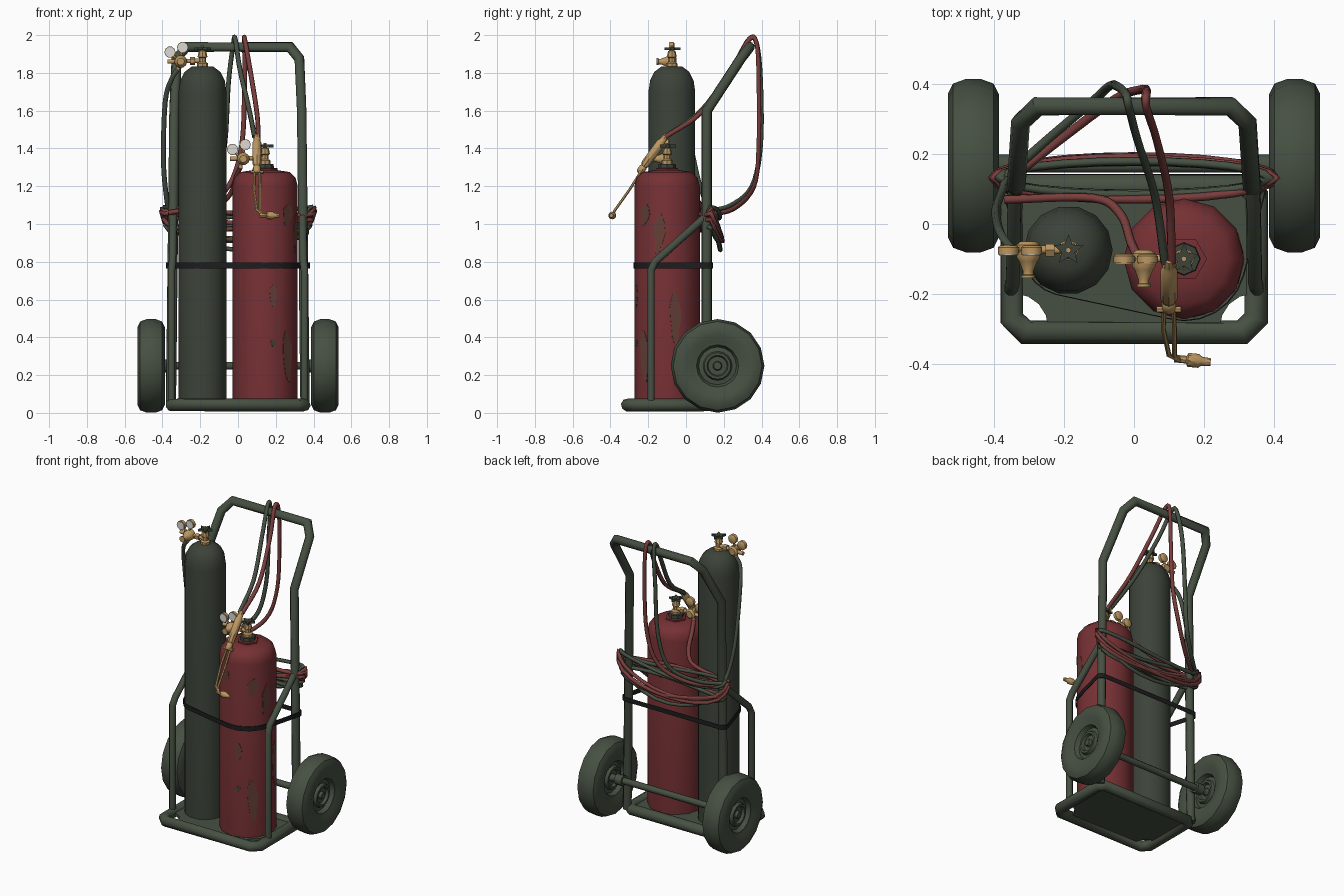
import bpy, bmesh, math
from mathutils import Vector
from mathutils.geometry import convex_hull_2d

if "Cube" in bpy.data.objects:
    bpy.data.objects.remove(bpy.data.objects["Cube"])


def material(name, rgb):
    m = bpy.data.materials.new(name)
    m.diffuse_color = (*rgb, 1)
    m.use_nodes = True
    m.node_tree.nodes["Principled BSDF"].inputs["Base Color"].default_value = m.diffuse_color
    return m


GREEN = material("olive_green", (0.062, 0.080, 0.055))
DARK = material("dark_green", (0.045, 0.056, 0.041))
RED = material("tank_red", (0.180, 0.030, 0.034))
HOSE_RED = material("hose_red", (0.190, 0.048, 0.045))
WORN = material("worn_red", (0.130, 0.050, 0.038))
BRASS = material("brass", (0.50, 0.31, 0.12))
BLACK = material("strap_black", (0.012, 0.012, 0.013))
WHITE = material("gauge_white", (0.70, 0.70, 0.68))


def finish(name, bm, mat, angle=40):
    bmesh.ops.remove_doubles(bm, verts=bm.verts, dist=1e-5)
    bmesh.ops.recalc_face_normals(bm, faces=bm.faces)
    me = bpy.data.meshes.new(name)
    bm.to_mesh(me)
    bm.free()
    me.materials.append(mat)
    me.shade_smooth()
    me.set_sharp_from_angle(angle=math.radians(angle))
    ob = bpy.data.objects.new(name, me)
    bpy.context.collection.objects.link(ob)
    return ob


def bridge(bm, rings, closed=False):
    n = len(rings[0])
    for i in range(len(rings) - (0 if closed else 1)):
        a, b = rings[i], rings[(i + 1) % len(rings)]
        for k in range(n):
            bm.faces.new((a[k], a[(k + 1) % n], b[(k + 1) % n], b[k]))


def tube(name, pts, r, mat, n=8, closed=False, angle=50):
    """Sweep a round section along a path, with mitred corners."""
    pts = [Vector(p) for p in pts]
    m, bm, rings = len(pts), bmesh.new(), []
    seg = [(pts[(i + 1) % m] - pts[i]).normalized() for i in range(m)]
    u = seg[0].orthogonal()
    for i, p in enumerate(pts):
        d_in = seg[i - 1] if (i or closed) else seg[0]
        d_out = seg[i] if (i < m - 1 or closed) else d_in
        u = (u - d_in * u.dot(d_in)).normalized()
        v, t = d_in.cross(u), (d_in + d_out).normalized()
        ring = []
        for k in range(n):
            a = 2 * math.pi * (k + 0.5) / n
            off = (u * math.cos(a) + v * math.sin(a)) * r
            ring.append(bm.verts.new(p + off - d_in * (off.dot(t) / d_in.dot(t))))
        rings.append(ring)
    bridge(bm, rings, closed)
    if not closed:
        bm.faces.new(rings[0])
        bm.faces.new(rings[-1])
    return finish(name, bm, mat, angle)


def lathe(name, profile, loc, mat, n=12, axis=(0, 0, 1), angle=40):
    """Turn (radius, height) points round an axis; ends are capped."""
    q = Vector((0, 0, 1)).rotation_difference(Vector(axis))
    bm = bmesh.new()
    rings = [[bm.verts.new(Vector(loc) + q @ Vector((r * math.cos(2 * math.pi * k / n),
              r * math.sin(2 * math.pi * k / n), h))) for k in range(n)] for r, h in profile]
    bridge(bm, rings)
    bm.faces.new(rings[0])
    bm.faces.new(rings[-1])
    return finish(name, bm, mat, angle)


def prism(name, outline, z0, z1, mat):
    bm = bmesh.new()
    rings = [[bm.verts.new((x, y, z)) for x, y in outline] for z in (z0, z1)]
    bridge(bm, rings)
    bm.faces.new(rings[0])
    bm.faces.new(rings[1])
    return finish(name, bm, mat, 30)


def smooth(pts, k=5):
    """Catmull-Rom spline through the points."""
    p = [Vector(a) for a in pts]
    p = [2 * p[0] - p[1]] + p + [2 * p[-1] - p[-2]]
    out = []
    for i in range(1, len(p) - 2):
        a, b, c, d = p[i - 1:i + 3]
        for j in range(k):
            t = j / k
            out.append(0.5 * (2 * b + (c - a) * t + (2 * a - 5 * b + 4 * c - d) * t ** 2
                              + (3 * b - a - 3 * c + d) * t ** 3))
    return out + [p[-2]]


# base frame and plate with curved front corner cut-outs
tube("base_frame", [(-.31, -.31, .042), (.31, -.31, .042), (.35, -.27, .042), (.35, .08, .042),
                    (.32, .11, .042), (-.32, .11, .042), (-.35, .08, .042), (-.35, -.27, .042)],
     0.034, GREEN, closed=True)
arc = [(.34 - .095 * math.sin(a), -.3 + .10 * math.cos(a)) for a in [i * math.pi / 8 for i in range(5)]]
prism("base_plate", [(.34, .11)] + arc + [(-x, y) for x, y in reversed(arc)] + [(-.34, .11)],
      0.035, 0.055, GREEN)

# back handle loop and front posts
half = [(.355, .11, .04), (.337, .11, 1.6), (.325, .29, 1.875), (.275, .337, 1.937)]
tube("handle_frame", half + [(-x, y, z) for x, y, z in reversed(half)], 0.027, GREEN)
for s, side in ((1, "right"), (-1, "left")):
    tube("front_post_" + side, [(s * .352, -.185, .04), (s * .352, -.185, .755),
                                (s * .347, -.165, .80), (s * .342, .105, 1.04)], 0.021, GREEN)
    # wheel with stepped hub
    outer = [(0, .05), (.02, .05), (.025, .032), (.05, .032), (.056, .05), (.07, .05), (.077, .032),
             (.1, .028), (.112, .055), (.13, .058), (.165, .072), (.205, .073), (.235, .058), (.248, .022)]
    lathe("wheel_" + side, outer + [(r, -h) for r, h in reversed(outer)], (s * .46, .167, .249),
          GREEN, 16, (s, 0, 0), 35)
    lathe("axle_collar_" + side, [(.034, 0), (.034, .05)], (s * .34, .167, .249), GREEN, 10, (s, 0, 0))
    tube("axle_bracket_" + side, [(s * .352, .10, .249), (s * .352, .175, .249)], 0.022, GREEN)
tube("axle", [(-.45, .167, .249), (.45, .167, .249)], 0.021, GREEN)

# gas cylinders
G, R = (-.188, -.075), (.143, -.10)
lathe("tall_cylinder", [(.127, .05), (.127, 1.70), (.118, 1.76), (.095, 1.805), (.055, 1.835)],
      (*G, 0), DARK, 14, angle=60)
lathe("short_cylinder", [(.173, .05), (.173, 1.20), (.162, 1.245), (.13, 1.275), (.065, 1.285)],
      (*R, 0), RED, 12, angle=60)
lathe("short_cylinder_collar", [(.066, 1.275), (.066, 1.295), (.05, 1.297)], (*R, 0), RED, 6)
lathe("short_cylinder_neck", [(.048, 1.29), (.045, 1.318)], (*R, 0), DARK, 8)


def chip(name, facet, z, w, h, mat):
    """Thin irregular paint patch lying on one flat of the short cylinder."""
    a = math.radians(15 + 30 * facet)
    nrm, tan = Vector((math.cos(a), math.sin(a), 0)), Vector((-math.sin(a), math.cos(a), 0))
    bm, rings = bmesh.new(), []
    for depth in (-.002, .002):
        c = Vector((*R, z)) + nrm * (.173 * math.cos(math.pi / 12) + depth)
        rings.append([bm.verts.new(c + tan * w * math.cos(t) * (1 + .2 * math.sin(3 * t + z))
                      + Vector((0, 0, h * math.sin(t) * (1 + .25 * math.cos(2 * t + 5 * z)))))
                      for t in [i * math.pi / 6 for i in range(12)]])
    bridge(bm, rings)
    bm.faces.new(rings[1])
    finish(name, bm, mat)


for i, (f, z, w, h) in enumerate([(10, 1.05, .033, .06), (10, .30, .032, .13), (9, .62, .02, .05),
                                  (11, .95, .03, .10), (0, .50, .03, .12), (8, 1.1, .02, .04)]):
    chip(f"worn_patch_{i}", f, z, w, h, WORN)
chip("bare_chip", 9, .37, .014, .018, DARK)

# strap round both cylinders and the uprights
circ = [(cx + r * math.cos(i * math.pi / 12), cy + r * math.sin(i * math.pi / 12))
        for cx, cy, r in ((*G, .130), (*R, .175), (.346, .11, .031), (-.346, .11, .031)) for i in range(24)]
hull = [Vector(circ[i]) for i in convex_hull_2d(circ)]
bm = bmesh.new()
rings = [[bm.verts.new((p.x * k, p.y * k, z)) for p in hull]
         for k, z in ((1, .765), (1.012, .765), (1.012, .795), (1, .795))]
bridge(bm, rings, True)
finish("strap", bm, BLACK)


def regulator(label, x, y, z):
    """Valve, star handwheel and twin-gauge regulator on one cylinder."""
    lathe(label + "_valve", [(.03, -.01), (.03, .02), (.019, .028), (.019, .05), (.026, .055),
                             (.02, .085), (.008, .09), (.008, .115)], (x, y, z), BRASS, 8)
    star = [(x + r * math.cos(a), y + r * math.sin(a)) for r, a in
            [((.046, .02)[i % 2], i * math.pi / 5 + .3) for i in range(10)]]
    prism(label + "_handwheel", star, z + .09, z + .105, DARK)
    tube(label + "_arm", [(x, y, z + .035), (x - .185, y + .005, z + .03)], .012, BRASS)
    lathe(label + "_nut", [(.021, 0), (.021, .025)], (x - .04, y, z + .034), BRASS, 6, (-1, 0, 0))
    lathe(label + "_body", [(.022, -.025), (.034, -.015), (.034, .02), (.026, .032), (.015, .06),
                            (.015, .07), (.02, .072), (.02, .08)], (x - .115, y, z + .03), BRASS, 10, (0, -1, 0))
    tube(label + "_outlet", [(x - .125, y, z + .03), (x - .13, y, z - .02)], .011, BRASS)
    for i, (gx, gz) in enumerate(((-.172, .080), (-.105, .105))):
        tube(f"{label}_gauge_stem_{i}", [(x - .125, y, z + .03), (x + gx, y, z + gz)], .008, BRASS, 6)
        lathe(f"{label}_gauge_{i}", [(.022, -.014), (.03, -.008), (.03, .012)],
              (x + gx, y, z + gz), BRASS, 10, (0, -1, 0))
        lathe(f"{label}_dial_{i}", [(.026, .01), (.026, .015)], (x + gx, y, z + gz), WHITE, 10, (0, -1, 0))


regulator("tall", *G, 1.83)
regulator("short", *R, 1.315)

# cutting torch
top, low = Vector((.1, -.115, 1.455)), Vector((.1, -.245, 1.275))
d = low - top
lathe("torch_handle", [(.012, -.02), (.018, 0), (.018, .02), (.024, .03), (.024, .17), (.016, .185),
                       (.02, .19), (.02, .22), (.012, .23)], top, BRASS, 8, d.normalized())
for i, s in enumerate((-1, 1)):
    tube(f"torch_pipe_{i}", [(.1 + s * .013, -.23, 1.29), (.1 + s * .016, -.30, 1.18),
                             (.108 + s * .008, -.375, 1.075), (.13, -.39, 1.05)], .007, BRASS, 6)
tube("torch_valve", [(.065, -.245, 1.275), (.135, -.245, 1.275)], .009, BRASS, 6)
lathe("torch_nozzle", [(.011, 0), (.011, .035), (.02, .04), (.02, .07), (.013, .08), (.011, .105)],
      (.115, -.385, 1.045), BRASS, 8, (1, -.1, 0))

# hoses draped over the handle, and from the regulators to the coil
hoses = {
    "torch_hose_red": (HOSE_RED, [(.108, -.11, 1.46), (.10, .08, 1.59), (.065, .24, 1.81), (.035, .335, 1.978),
        (.035, .375, 1.95), (.035, .385, 1.75), (.02, .385, 1.42), (-.05, .36, 1.2), (-.2, .25, 1.08), (-.38, .11, 1.05)]),
    "torch_hose_green": (GREEN, [(.088, -.11, 1.46), (.06, .08, 1.60), (.01, .24, 1.82), (-.015, .335, 1.98),
        (-.025, .375, 1.95), (-.05, .395, 1.75), (-.07, .395, 1.42), (-.12, .35, 1.2), (-.25, .24, 1.1), (-.385, .12, 1.07)]),
    "regulator_hose_green": (GREEN, [(-.318, -.075, 1.82), (-.35, -.07, 1.77), (-.385, -.02, 1.65),
        (-.395, .04, 1.35), (-.38, .09, 1.15), (-.36, .15, 1.04)]),
    "regulator_hose_red": (HOSE_RED, [(.013, -.10, 1.30), (-.01, -.05, 1.25), (-.04, .03, 1.16),
        (-.12, .075, 1.1), (-.37, .07, 1.06)]),
}
for name, (mat, pts) in hoses.items():
    tube(name, smooth(pts), .013, mat, 6, angle=80)

# coiled hose hung round the uprights
for i, (a, z, droop, b) in enumerate([(.385, 1.09, .05, .048), (.40, 1.06, .12, .055), (.375, 1.05, .17, .05),
                                      (.39, 1.02, .10, .06), (.38, 1.0, .10, .045), (.405, 1.08, .19, .062)]):
    loop = []
    for k in range(24):
        t = 2 * math.pi * k / 24
        c, s = math.cos(t), math.sin(t)
        loop.append((a * c, .132 + b * s, z - abs(s) * (droop if s > 0 else .04) + .02 * math.sin(2 * t + i)))
    tube(f"hose_coil_{i}", loop, .012, HOSE_RED if i % 2 else GREEN, 6, True, 80)
